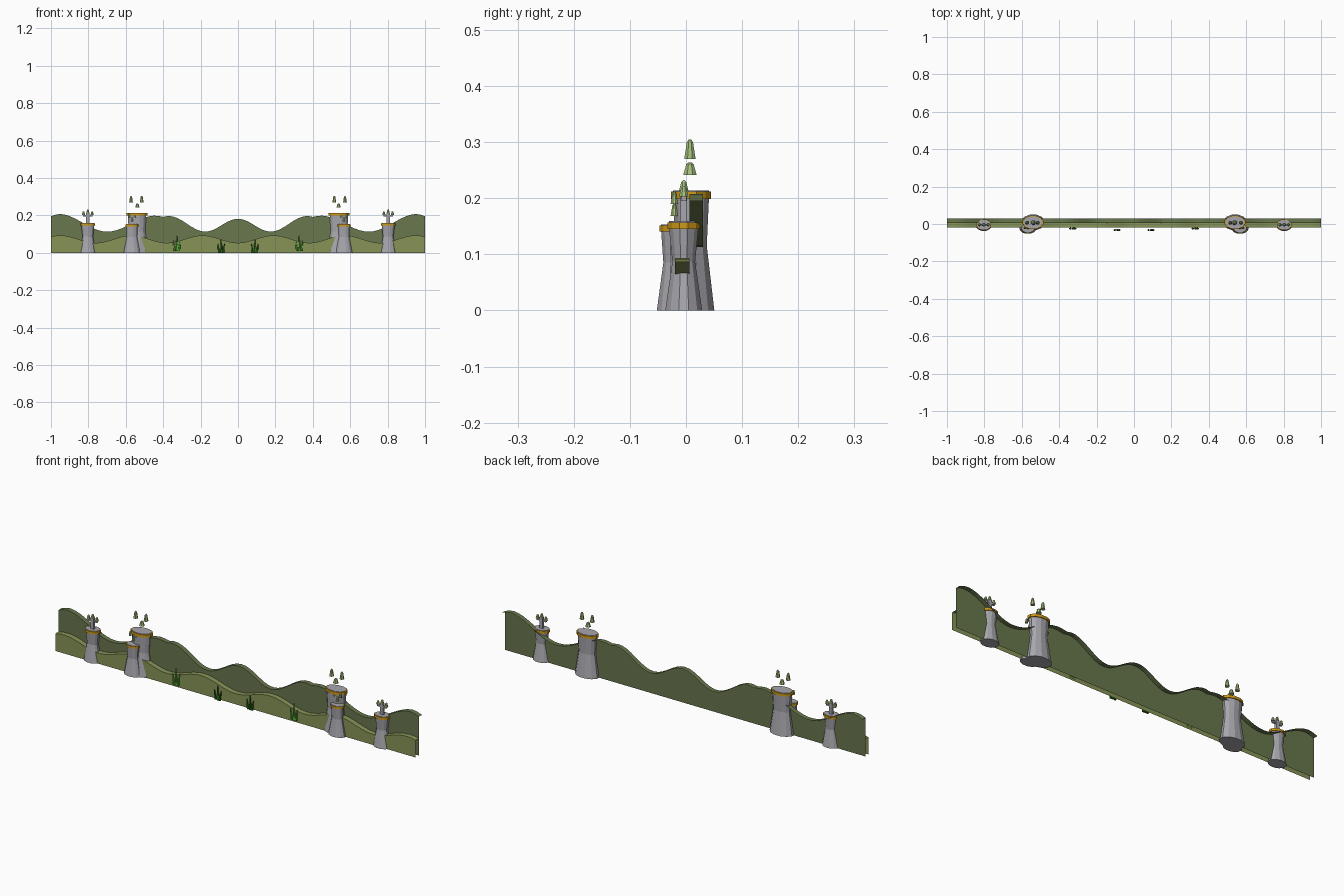
import bpy, bmesh, math
from mathutils import Vector, Matrix

cube = bpy.data.objects.get("Cube")
if cube:
    bpy.data.objects.remove(cube, do_unlink=True)


def material(name, r, g, b):
    color = [(c / 255) ** 2.2 for c in (r, g, b)] + [1]
    m = bpy.data.materials.new(name)
    m.use_nodes = True
    m.diffuse_color = color
    m.node_tree.nodes["Principled BSDF"].inputs["Base Color"].default_value = color
    return m


NEAR = material("olive green", 134, 146, 88)
FAR = material("dark moss green", 104, 118, 78)
STONE = material("stone grey", 165, 165, 172)
GOLD = material("gold trim", 205, 152, 28)
ROOF = material("pale green", 166, 192, 125)
DARK_LEAF = material("deep leaf green", 48, 115, 32)
LEAF = material("bright leaf green", 88, 172, 58)


def finish(name, bm, *mats):
    bmesh.ops.recalc_face_normals(bm, faces=bm.faces)
    mesh = bpy.data.meshes.new(name)
    bm.to_mesh(mesh)
    bm.free()
    for m in mats:
        mesh.materials.append(m)
    obj = bpy.data.objects.new(name, mesh)
    bpy.context.collection.objects.link(obj)
    return obj


def lathe(bm, center, rings, sides, mat=0):
    """Stack elliptical rings (rx, ry, z) into a capped solid."""
    loops = []
    for rx, ry, z in rings:
        angles = [math.tau * (i + 0.5) / sides for i in range(sides)]
        loops.append([bm.verts.new((center[0] + rx * math.cos(a),
                                    center[1] + ry * math.sin(a), z)) for a in angles])
    faces = [bm.faces.new(loops[0][::-1]), bm.faces.new(loops[-1])]
    for low, high in zip(loops, loops[1:]):
        for i in range(sides):
            j = (i + 1) % sides
            faces.append(bm.faces.new((low[i], low[j], high[j], high[i])))
    for f in faces:
        f.material_index = mat


# Hills: an upright sheet with a ledge running back along its crest
def hill(name, height, y_front, y_back, mat, steps=80):
    bm = bmesh.new()
    rows = []
    for i in range(steps + 1):
        x = -1 + 2 * i / steps
        z = height(x)
        rows.append([bm.verts.new(p) for p in
                     ((x, y_front, 0), (x, y_front, z), (x, y_back, z))])
    for a, b in zip(rows, rows[1:]):
        for k in range(2):
            bm.faces.new((a[k], b[k], b[k + 1], a[k + 1]))
    finish(name, bm, mat)


CREST = [(0, .182), (.175, .113), (.37, .197), (.40, .192), (.44, .199),
         (.70, .113), (.96, .208), (1, .195)]


def far_height(x):
    x = abs(x)
    for (x0, z0), (x1, z1) in zip(CREST, CREST[1:]):
        if x <= x1 + 1e-6:
            t = (x - x0) / (x1 - x0)
            return z0 + (z1 - z0) * (1 - math.cos(math.pi * t)) / 2
    return CREST[-1][1]


def near_height(x):
    return .073 - .02 * math.cos(math.tau * x / .38)


hill("near_hill", near_height, -.02, .006, NEAR)
hill("far_hill", far_height, .006, .03, FAR)


# Towers: flared stone shaft, gold rim, stone floor on top
def tower(name, x, y, base, waist, top, waist_z, height, rim):
    bm = bmesh.new()
    lathe(bm, (x, y), [(*base, 0), (*waist, waist_z), (*top, height - rim)], 12)
    wide = [r * 1.12 for r in top]
    lathe(bm, (x, y), [(*wide, height - rim), (*wide, height)], 12, 1)
    lathe(bm, (x, y), [(*top, height), (*top, height + .002)], 12)
    finish(name, bm, STONE, GOLD)


# Small domed roofs that hover over the towers
def roof(name, x, y, z, radius, height):
    bm = bmesh.new()
    lathe(bm, (x, y), [(radius, radius, z), (radius * .7, radius * .7, z + height * .55),
                       (radius * .55, radius * .55, z + height * .85),
                       (radius * .2, radius * .2, z + height)], 8)
    finish(name, bm, ROOF)


def box(name, center, size, mat):
    bm = bmesh.new()
    bmesh.ops.create_cube(bm, size=1, matrix=Matrix.Translation(center) @ Matrix.Diagonal((*size, 1)))
    finish(name, bm, mat)


for side, s in (("left", 1), ("right", -1)):
    # Great tower with three roofs
    tower(side + "_great_tower", s * .54, .009, (.064, .043), (.046, .029),
          (.051, .033), .115, .212, .013)
    for i, (x, z, r, h) in enumerate(((.572, .27, .011, .035), (.515, .27, .011, .035),
                                      (.538, .241, .013, .023))):
        roof(f"{side}_great_roof_{i}", s * x, .007, z, r, h)

    # Lower tower joined to its front
    tower(side + "_front_tower", s * .567, -.022, (.046, .031), (.029, .019),
          (.032, .023), .085, .151, .010)
    for i, (x, z) in enumerate(((.583, .19), (.553, .19), (.567, .168))):
        roof(f"{side}_front_roof_{i}", s * x, -.021, z, .007, .022)

    # Outer tower with a post, a crossbar and three roofs
    tower(side + "_outer_tower", s * .803, -.004, (.045, .034), (.029, .021),
          (.036, .027), .087, .157, .012)
    box(side + "_outer_post", (s * .803, -.004, .186), (.018, .012, .056), STONE)
    box(side + "_outer_crossbar", (s * .803, -.004, .199), (.052, .010, .008), STONE)
    for i, (x, z) in enumerate(((.803, .213), (.826, .203), (.780, .203))):
        roof(f"{side}_outer_roof_{i}", s * x, -.004, z, .009, .019)


# Plants: clusters of pointed leaning blades
def plant(name, x, y, z, height, mat):
    bm = bmesh.new()
    for dx, scale, lean in ((0, 1, 0), (-.012, .65, -.12), (.012, .65, .12), (.005, .45, .05)):
        h = height * scale
        spot = Matrix.Translation((x + dx, y, z)) @ Matrix.Rotation(lean, 4, "Y")
        blade = bmesh.ops.create_cone(bm, cap_ends=True, segments=5, radius1=.006,
                                      radius2=.002, depth=h,
                                      matrix=spot @ Matrix.Translation((0, 0, h / 2)))
    finish(name, bm, mat)


for side, s in (("left", 1), ("right", -1)):
    plant(side + "_inner_plant", s * .09, -.032, .002, .072, DARK_LEAF)
    plant(side + "_outer_plant", s * .327, -.024, .01, .085, LEAF)
